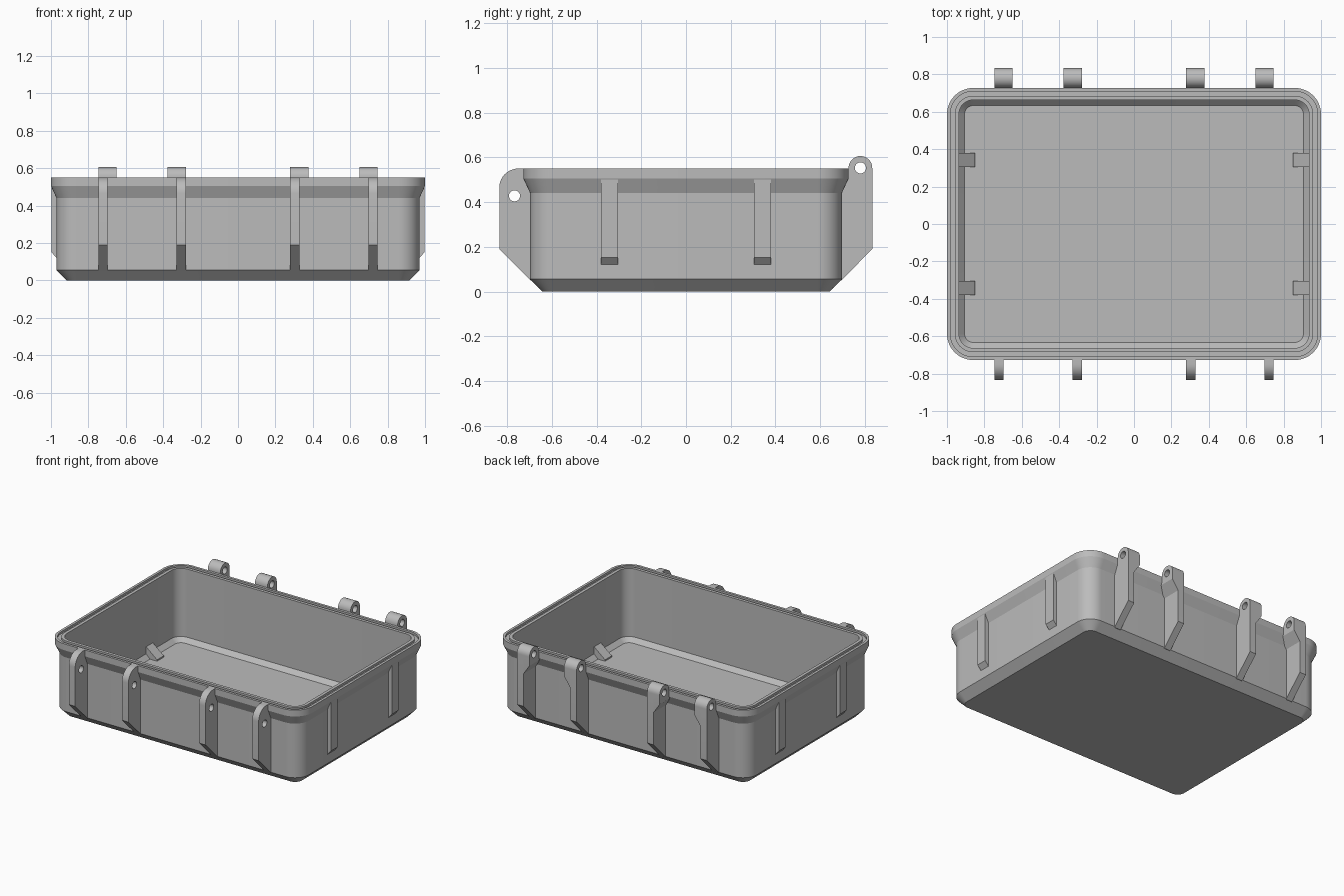
import bpy, bmesh, math

if "Cube" in bpy.data.objects:
    bpy.data.objects.remove(bpy.data.objects["Cube"])

gray = bpy.data.materials.new("plastic gray")
gray.diffuse_color = (0.5, 0.5, 0.5, 1)
gray.use_nodes = True
gray.node_tree.nodes["Principled BSDF"].inputs["Base Color"].default_value = gray.diffuse_color


def finish(name, bm):
    """Turn a bmesh into a named, shaded object."""
    bmesh.ops.recalc_face_normals(bm, faces=bm.faces)
    mesh = bpy.data.meshes.new(name)
    bm.to_mesh(mesh)
    bm.free()
    mesh.materials.append(gray)
    ob = bpy.data.objects.new(name, mesh)
    bpy.context.collection.objects.link(ob)
    bpy.ops.object.select_all(action='DESELECT')
    ob.select_set(True)
    bpy.context.view_layer.objects.active = ob
    bpy.ops.object.shade_smooth_by_angle(angle=math.radians(20))
    return ob


def ring(bm, inset, z, seg=12):
    """Rounded rectangle, offset inwards from the rim outline."""
    r = max(0.14 - inset, 0.04)
    hx, hy = 1.0 - inset - r, 0.727 - inset - r
    verts = []
    for k, (sx, sy) in enumerate([(1, 1), (-1, 1), (-1, -1), (1, -1)]):
        for i in range(seg + 1):
            a = math.pi / 2 * (k + i / seg)
            verts.append(bm.verts.new((sx * hx + r * math.cos(a),
                                       sy * hy + r * math.sin(a), z)))
    return verts


def plate(name, outline, x0, x1, hole=None, lift=None):
    """Extrude a (y, z) outline along x, with an optional round hole.
    lift=(low, high) raises the low points at the x1 end."""
    bm = bmesh.new()
    loops = [outline]
    if hole:
        cy, cz, r = hole
        loops.append([(cy + r * math.cos(math.tau * i / 20),
                       cz + r * math.sin(math.tau * i / 20)) for i in range(20)])
    edges = []
    for loop in loops:
        vs = [bm.verts.new((x0, y, z)) for y, z in loop]
        edges += [bm.edges.new((vs[i - 1], vs[i])) for i in range(len(vs))]
    bmesh.ops.triangle_fill(bm, use_beauty=True, edges=edges)
    res = bmesh.ops.extrude_face_region(bm, geom=bm.faces[:])
    for v in res["geom"]:
        if isinstance(v, bmesh.types.BMVert):
            v.co.x = x1
            if lift and abs(v.co.z - lift[0]) < 1e-4:
                v.co.z = lift[1]
    return finish(name, bm)


def arc(cy, cz, r, a0, a1, n):
    return [(cy + r * math.cos(math.radians(a0 + (a1 - a0) * i / n)),
             cz + r * math.sin(math.radians(a0 + (a1 - a0) * i / n)))
            for i in range(n + 1)]


# Tub: chamfered base, wall, flared rim, seal groove, inside wall and floor
section = [(0.085, 0), (0.03, 0.055), (0.03, 0.44), (0, 0.505), (0, 0.55),
           (0.018, 0.55), (0.018, 0.535), (0.042, 0.535), (0.042, 0.55),
           (0.064, 0.55), (0.064, 0.065), (0.094, 0.035)]
bm = bmesh.new()
rings = [ring(bm, d, z) for d, z in section]
for a, b in zip(rings, rings[1:]):
    for i in range(len(a)):
        bm.faces.new((a[i - 1], a[i], b[i], b[i - 1]))
bm.faces.new(rings[0])
bm.faces.new(rings[-1])
finish("tub", bm)

# Front latch ribs with pin holes
latch = [(-0.69, 0.05), (-0.69, 0.5), (-0.722, 0.51), (-0.722, 0.55)]
latch += arc(-0.75, 0.465, 0.085, 90, 180, 10) + [(-0.835, 0.19), (-0.695, 0.05)]
# Back hinge ribs and their knuckles
PIN = (0.78, 0.553, 0.025)
head = arc(0.78, 0.553, 0.053, 0, 180, 18) + [(0.722, 0.505), (0.69, 0.5)]
hinge = [(0.69, 0.05), (0.695, 0.05), (0.833, 0.19)] + head
knuckle = [(0.69, 0.42), (0.833, 0.42)] + head

for side, s in (("left", -1), ("right", 1)):
    for place, lo, hi, step in (("outer", 0.697, 0.747, -0.048),
                                ("inner", 0.278, 0.328, 0.048)):
        label = side + "_" + place
        plate("latch_rib_" + label, latch, s * lo, s * hi, (-0.767, 0.428, 0.025))
        plate("hinge_rib_" + label, hinge, s * lo, s * hi, PIN)
        start = lo if step < 0 else hi
        plate("hinge_knuckle_" + label, knuckle, s * start, s * (start + step),
              PIN, lift=(0.42, 0.49))

# Side ribs outside and small wedge blocks inside, built in (x, z) along y
for side, s in (("left", -1), ("right", 1)):
    for end, y in (("front", -0.342), ("back", 0.342)):
        for name, prof in (
                ("side_rib", [(0.965, 0.12), (0.97, 0.12), (0.998, 0.152),
                              (0.998, 0.5), (0.965, 0.49)]),
                ("floor_wedge", [(0.94, 0.03), (0.85, 0.03), (0.85, 0.045),
                                 (0.936, 0.115), (0.94, 0.115)])):
            bm = bmesh.new()
            f = bm.faces.new([bm.verts.new((s * x, y - 0.038, z)) for x, z in prof])
            res = bmesh.ops.extrude_face_region(bm, geom=[f])
            for v in res["geom"]:
                if isinstance(v, bmesh.types.BMVert):
                    v.co.y = y + 0.038
            finish(name + "_" + side + "_" + end, bm)
